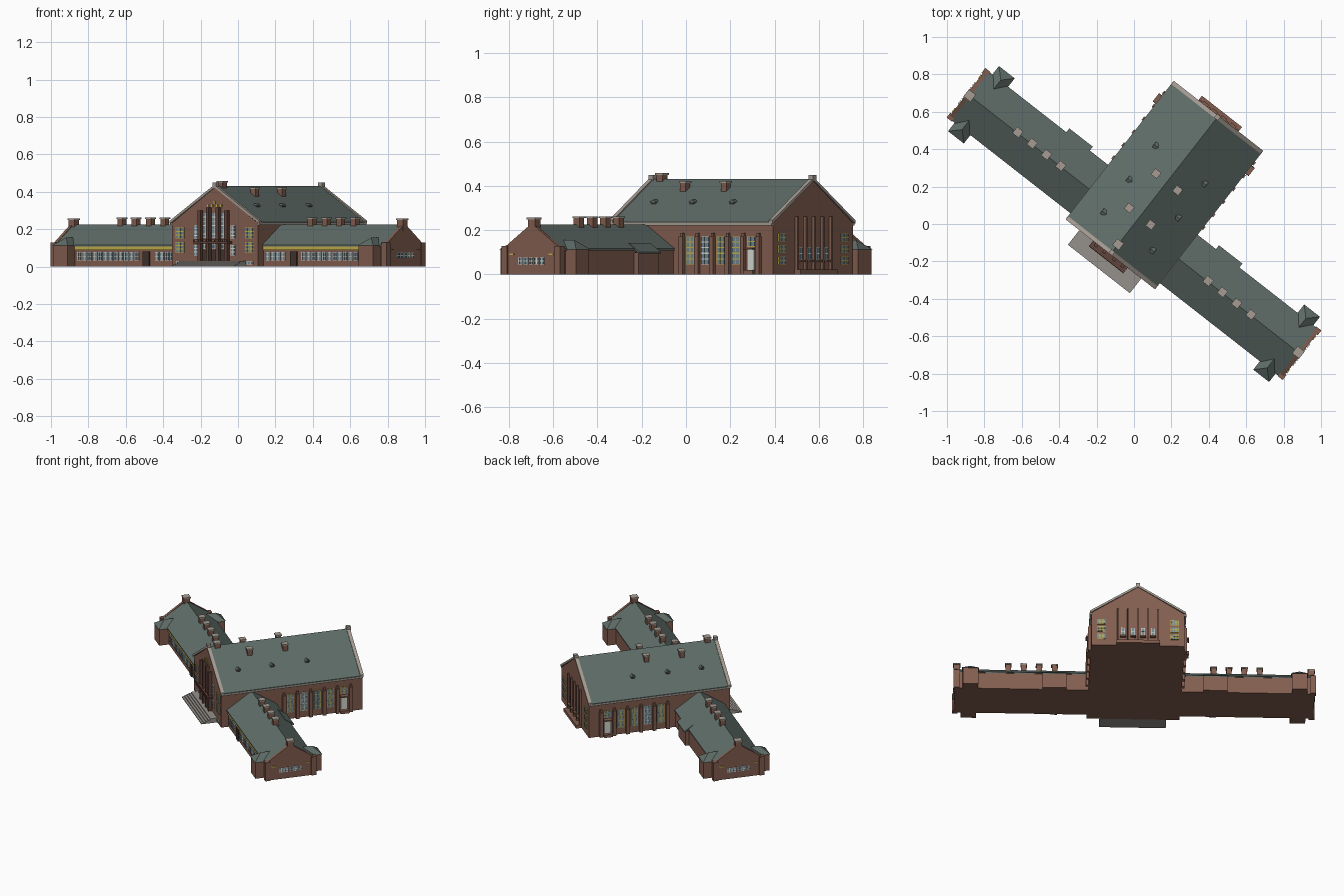
import bpy, bmesh, math
from mathutils import Matrix, Vector

if "Cube" in bpy.data.objects:
    bpy.data.objects.remove(bpy.data.objects["Cube"])

# Whole building is laid out square (x along wings, y to the back) then turned
TURN = Matrix.Rotation(math.radians(-38), 4, 'Z')
COLOURS = {
    "brick": (0.225, 0.112, 0.078), "slate": (0.115, 0.152, 0.140),
    "stone": (0.38, 0.335, 0.29), "yellow_paint": (0.55, 0.43, 0.07),
    "white_paint": (0.68, 0.70, 0.66), "glass": (0.16, 0.24, 0.27),
    "dark_wood": (0.055, 0.035, 0.028), "step_stone": (0.30, 0.28, 0.255),
    "dark_brick": (0.12, 0.058, 0.045),
}
MATS = {}
for n, c in COLOURS.items():
    MATS[n] = bpy.data.materials.new(n)
    MATS[n].diffuse_color = (*c, 1)
PARTS = {}


def bm_of(name, mat):
    if name not in PARTS:
        PARTS[name] = (bmesh.new(), mat)
    return PARTS[name][0]


def box(name, mat, x0, x1, y0, y1, z0, z1):
    m = Matrix.Translation(((x0 + x1) / 2, (y0 + y1) / 2, (z0 + z1) / 2)) @ \
        Matrix.Diagonal((abs(x1 - x0), abs(y1 - y0), abs(z1 - z0), 1))
    bmesh.ops.create_cube(bm_of(name, mat), size=1, matrix=m)


def extrude(name, mat, profile, axis, a, b):
    """Prism from a (horizontal, z) profile, run along x or y from a to b."""
    bm = bm_of(name, mat)
    rings = [[bm.verts.new((t, p, z) if axis == 'x' else (p, t, z)) for p, z in profile]
             for t in (a, b)]
    n = len(profile)
    bm.faces.new(rings[0])
    bm.faces.new(rings[1][::-1])
    for i in range(n):
        bm.faces.new((rings[0][i], rings[1][i], rings[1][(i + 1) % n], rings[0][(i + 1) % n]))


def chevron(w, eave, ridge, t):
    return [(-w, eave), (0, ridge), (w, eave), (w, eave + t), (0, ridge + t), (-w, eave + t)]


def on_wall(name, mat, wall, a0, a1, z0, z1, d):
    """Box of depth d standing out of a wall (axis along it, position, outward sign)."""
    axis, pos, s = wall
    near, far = pos - s * 0.002, pos + s * d
    if axis == 'x':
        box(name, mat, a0, a1, near, far, z0, z1)
    else:
        box(name, mat, near, far, a0, a1, z0, z1)


def window(wall, a, w, z0, z1, cols, rows, frame="white_paint"):
    on_wall(frame + "_window_frames", frame, wall, a - w / 2, a + w / 2, z0, z1, 0.004)
    cw, rh, g = w / cols, (z1 - z0) / rows, 0.0025
    for i in range(cols):
        for j in range(rows):
            x, z = a - w / 2 + i * cw, z0 + j * rh
            on_wall("window_panes", "glass", wall, x + g, x + cw - g, z + g, z + rh - g, 0.006)


def chimney(x, y, z0, z1, w):
    h = w / 2
    box("chimneys", "brick", x - h, x + h, y - h, y + h, z0, z1 - 0.008)
    h += 0.004
    box("chimney_caps", "stone", x - h, x + h, y - h, y + h, z1 - 0.008, z1)


# ---------- main hall ----------
W, F, B = 0.293, -0.2, 0.728
FRONT, BACK = ('x', F, -1), ('x', B, 1)
extrude("hall_walls", "brick", [(-W, 0), (W, 0), (W, 0.232), (0, 0.424), (-W, 0.232)], 'y', F, B)
extrude("hall_roof", "slate", chevron(0.302, 0.229, 0.423, 0.009), 'y', F + 0.012, B - 0.012)
for y0, y1 in ((F - 0.006, F + 0.016), (B - 0.016, B + 0.006)):
    extrude("gable_coping", "stone", chevron(0.303, 0.23, 0.423, 0.015), 'y', y0, y1)
    box("ridge_blocks", "stone", -0.013, 0.013, y0, y1 + 0.004, 0.42, 0.449)
chimney(0, -0.138, 0.40, 0.458, 0.036)
for s in (-1, 1):
    box("gutters", "stone", s * 0.29, s * 0.304, F, B, 0.222, 0.234)
    for y in (0.052, 0.285):
        chimney(s * 0.073, y, 0.36, 0.422, 0.032)
    for y in (-0.05, 0.172, 0.402):
        box("roof_vents", "slate", s * 0.14, s * 0.176, y - 0.014, y + 0.014, 0.308, 0.328)
        extrude("roof_vents", "slate", [(y - 0.017, 0.328), (y + 0.017, 0.328), (y, 0.338)],
                'x', s * 0.13, s * 0.178)
        box("vent_louvres", "dark_wood", s * 0.176, s * 0.178, y - 0.01, y + 0.01, 0.312, 0.326)

    # long side: pilasters, tall windows and the white side door
    side = ('y', s * W, s)
    piers = [0.212 + i * 0.0876 for i in range(6)]
    for y in piers:
        on_wall("side_pilasters", "brick", side, y - 0.011, y + 0.011, 0, 0.172, 0.018)
        on_wall("side_pilasters", "brick", side, y - 0.007, y + 0.007, 0.172, 0.188, 0.012)
    for i in range(5):
        c = (piers[i] + piers[i + 1]) / 2
        if i < 4:
            window(side, c, 0.046, 0.045, 0.172, 2, 5,
                   "yellow_paint" if i in (0, 2, 3) else "white_paint")
        else:
            window(side, c, 0.046, 0.125, 0.172, 2, 2, "yellow_paint")
            on_wall("side_doors", "white_paint", side, c - 0.021, c + 0.021, 0.02, 0.112, 0.009)
            on_wall("door_hoods", "brick", side, c - 0.026, c + 0.026, 0.112, 0.12, 0.032)
            on_wall("side_door_steps", "brick", side, c - 0.028, c + 0.028, 0, 0.02, 0.03)

    # outer windows of both gables
    for z0, z1 in ((0.075, 0.132), (0.15, 0.208)):
        window(FRONT, s * 0.235, 0.056, z0, z1, 3, 3, "yellow_paint")
    window(FRONT, s * 0.235, 0.05, 0.012, 0.028, 3, 1, "white_paint")
    for z0 in (0.045, 0.097, 0.149):
        window(BACK, s * 0.23, 0.052, z0, z0 + 0.037, 3, 2, "yellow_paint")

# ---------- entrance front ----------
for i in range(5):
    box("entrance_steps", "step_stone", -0.21, 0.21, -0.305 + i * 0.015, F + 0.01,
        i * 0.006, (i + 1) * 0.006)
for x, top in ((-0.09, 0.30), (-0.033, 0.315), (0.033, 0.315), (0.09, 0.30)):
    on_wall("entrance_pilasters", "dark_brick", FRONT, x - 0.009, x + 0.009, 0.02, top, 0.024)
    on_wall("gable_ornaments", "yellow_paint", FRONT, x * 0.5 - 0.005, x * 0.5 + 0.005,
            0.318, 0.332, 0.006)
on_wall("gable_ornaments", "yellow_paint", FRONT, -0.004, 0.004, 0.336, 0.352, 0.006)
for x in (-0.0615, 0, 0.0615):
    window(FRONT, x, 0.036, 0.152, 0.288, 2, 6)
    on_wall("entrance_doors", "dark_wood", FRONT, x - 0.019, x + 0.019, 0.03, 0.092, 0.006)
    window(FRONT, x, 0.036, 0.095, 0.12, 3, 1)
for x in (-0.125, 0.125):
    window(FRONT, x, 0.03, 0.15, 0.22, 2, 4)
    window(FRONT, x, 0.03, 0.06, 0.115, 2, 3)
box("balcony", "dark_brick", -0.117, 0.117, -0.243, F, 0.124, 0.134)
box("balcony", "dark_brick", -0.117, 0.117, -0.243, -0.239, 0.142, 0.146)
for i in range(9):
    x = -0.112 + i * 0.028
    box("balcony", "dark_brick", x - 0.002, x + 0.002, -0.243, -0.239, 0.134, 0.142)

# ---------- rear gable ----------
box("rear_terrace", "brick", -0.136, 0.136, B - 0.01, 0.764, 0, 0.022)
for x in (-0.125, -0.062, 0, 0.062, 0.125):
    on_wall("rear_pilasters", "brick", BACK, x - 0.006, x + 0.006, 0, 0.262, 0.013)
for x in (-0.094, -0.031, 0.031, 0.094):
    window(BACK, x, 0.024, 0.066, 0.125, 1, 2)
    on_wall("rear_sills", "brick", BACK, x - 0.018, x + 0.018, 0.056, 0.066, 0.02)

# ---------- wings, the same on both sides ----------
for s in (-1, 1):
    wing = ('x', -0.152, -1)
    end = ('y', s * 1.132, s)
    extrude("wing_walls", "brick", [(-0.152, 0), (0.157, 0), (0.157, 0.112), (0, 0.219), (-0.152, 0.112)],
            'x', s * 0.28, s * 1.12)
    extrude("wing_roofs", "slate", chevron(0.164, 0.109, 0.218, 0.008), 'x', s * 0.28, s * 1.115)
    extrude("wing_gables", "brick", [(-0.158, 0), (0.158, 0), (0.158, 0.122), (0, 0.231), (-0.158, 0.122)],
            'x', s * 1.112, s * 1.132)
    for t in (-1, 1):
        box("gable_kneelers", "brick", s * 1.105, s * 1.14, t * 0.135, t * 0.168, 0, 0.128)
        on_wall("gable_bars", "yellow_paint", end, t * 0.113 - 0.013, t * 0.113 + 0.013,
                0.088, 0.095, 0.005)
        # corner pavilion with hipped roof running back into the wing roof
        box("pavilions", "brick", s * 0.987, s * 1.084, t * 0.1, t * 0.216, 0, 0.115)
        bm = bm_of("pavilion_roofs", "slate")
        a, b, c, d, p, q = [bm.verts.new((s * x, t * y, z)) for x, y, z in (
            (0.982, 0.09, 0.113), (0.982, 0.221, 0.113), (1.089, 0.221, 0.113),
            (1.089, 0.09, 0.113), (1.035, 0.168, 0.155), (1.035, 0.09, 0.155))]
        for f in ((a, b, p, q), (b, c, p), (c, d, q, p), (d, a, q), (a, d, c, b)):
            bm.faces.new(f)
    for x in (-0.062, -0.031, 0, 0.031, 0.062):
        window(end, x, 0.025, 0.045, 0.076, 2, 2)
    chimney(s * 1.115, 0, 0.19, 0.257, 0.04)
    for i in range(4):
        chimney(s * (0.5 + i * 0.097), 0.004, 0.2, 0.263, 0.034)

    # rear outshot under the continued roof slope
    box("rear_outshots", "brick", s * 0.432, s * 0.582, 0.14, 0.182, 0, 0.1)
    extrude("outshot_roofs", "slate", [(0.13, 0.132), (0.19, 0.094), (0.19, 0.102), (0.13, 0.143)],
            'x', s * 0.428, s * 0.587)

    # front: fascia band, ribbon windows and door
    lo, hi = sorted((s * W, s * 0.985))
    on_wall("fascia_bands", "yellow_paint", wing, lo, hi, 0.09, 0.11, 0.008)
    for x in [0.325 + i * 0.034 for i in range(4)] + [0.565 + i * 0.0355 for i in range(12)]:
        window(wing, s * x, 0.028, 0.033, 0.078, 2, 2)
    on_wall("wing_doors", "dark_wood", wing, s * 0.5 - 0.022, s * 0.5 + 0.022, 0, 0.08, 0.008)

# ---------- make the objects ----------
for name, (bm, mat) in PARTS.items():
    bmesh.ops.recalc_face_normals(bm, faces=bm.faces)
    bm.transform(TURN)
    me = bpy.data.meshes.new(name)
    bm.to_mesh(me)
    bm.free()
    me.materials.append(MATS[mat])
    bpy.context.collection.objects.link(bpy.data.objects.new(name, me))

for m in bpy.data.materials:
    if m.users and not m.is_grease_pencil:
        m.use_nodes = True
        m.node_tree.nodes["Principled BSDF"].inputs["Base Color"].default_value = m.diffuse_color
